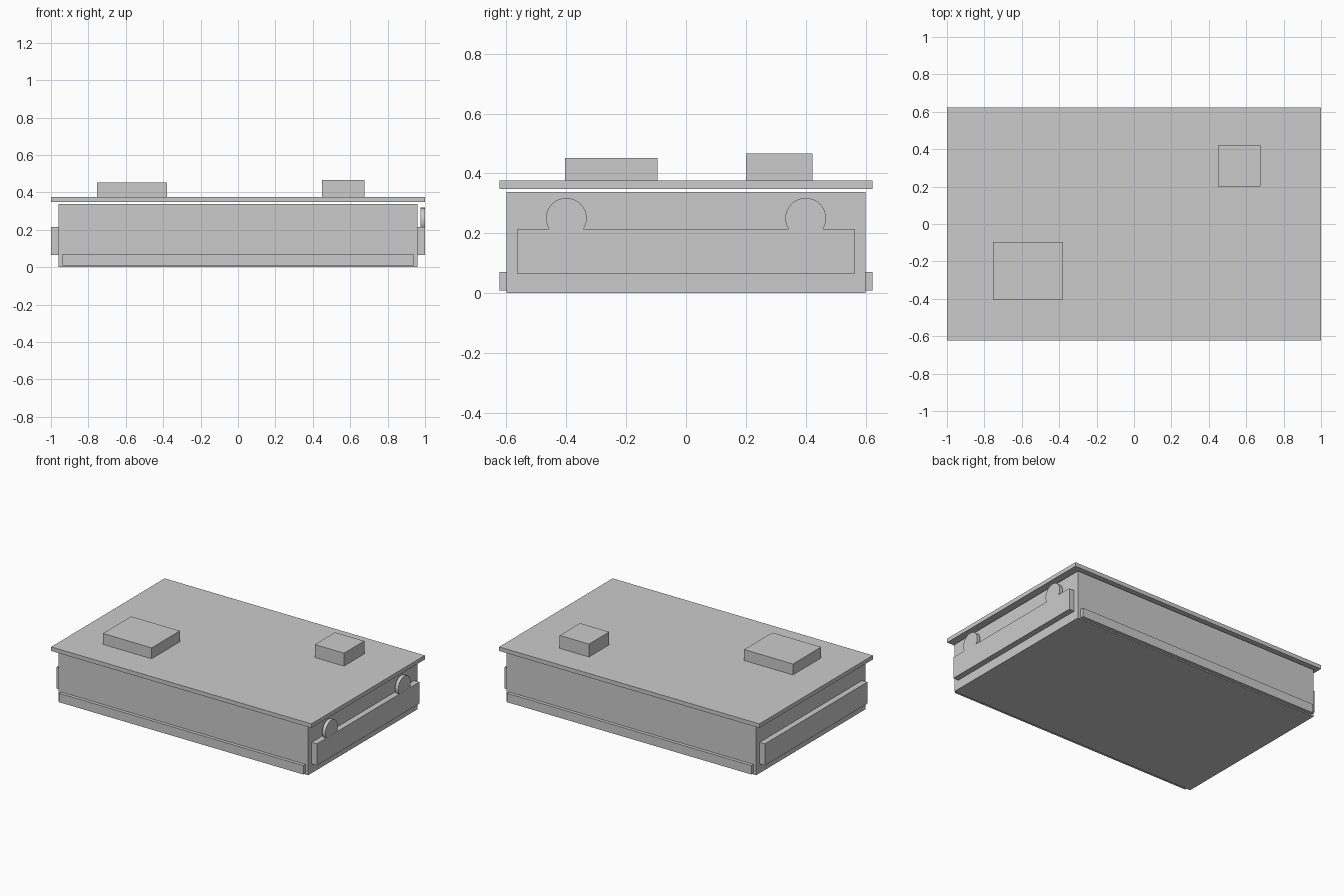
import bpy
import math

if "Cube" in bpy.data.objects:
    bpy.data.objects.remove(bpy.data.objects["Cube"])


def box(name, x, y, z):
    """Box from (min, max) ranges on each axis."""
    bpy.ops.mesh.primitive_cube_add(size=1)
    o = bpy.context.object
    o.name = name
    o.location = [(a + b) / 2 for a, b in (x, y, z)]
    o.scale = [b - a for a, b in (x, y, z)]
    bpy.ops.object.transform_apply(location=True, rotation=False, scale=True)
    return o


# Main case and the overhanging lid, separated by a thin gap
box("case_body", (-0.96, 0.96), (-0.6, 0.6), (0, 0.338))
box("lid", (-1, 1), (-0.623, 0.623), (0.348, 0.376))

# Blocks on the lid
box("large_top_block", (-0.755, -0.38), (-0.405, -0.096), (0.376, 0.452))
box("small_top_block", (0.45, 0.675), (0.2, 0.422), (0.376, 0.466))

# Side panels and lower rails on opposite faces
for s, side, face in ((-1, "left", "front"), (1, "right", "back")):
    box(side + "_panel", sorted((s * 0.96, s * 1.0)), (-0.563, 0.563), (0.064, 0.214))
    box(face + "_rail", (-0.938, 0.938), sorted((s * 0.6, s * 0.623)), (0.008, 0.07))

# Round knobs flush with the right panel
for y, label in ((-0.4, "front"), (0.4, "back")):
    bpy.ops.mesh.primitive_cylinder_add(
        vertices=32, radius=0.068, depth=0.024,
        location=(0.987, y, 0.25), rotation=(0, math.pi / 2, 0))
    bpy.context.object.name = label + "_knob"
    bpy.ops.object.shade_smooth_by_angle()
